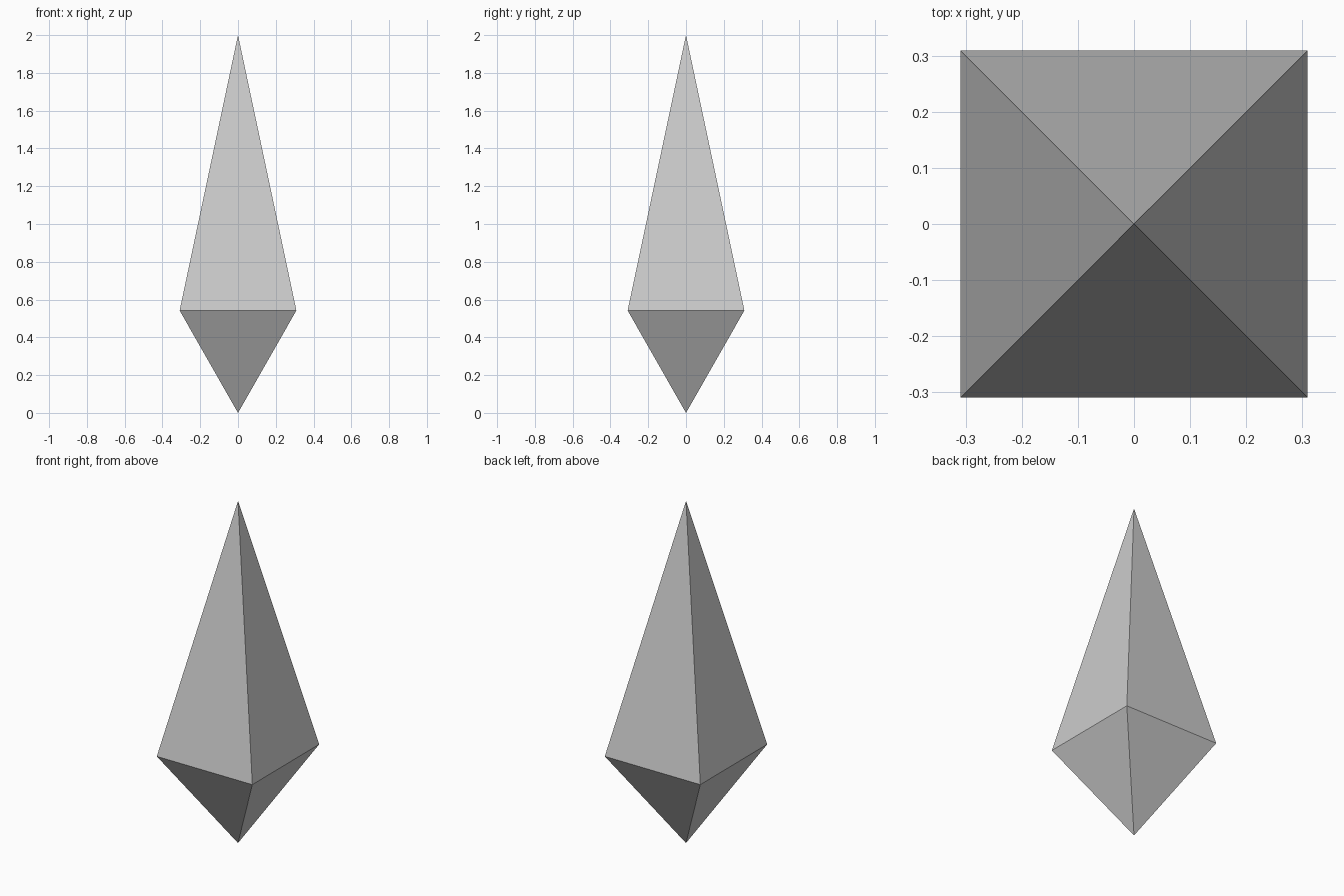
import bpy, bmesh

if "Cube" in bpy.data.objects:
    bpy.data.objects.remove(bpy.data.objects["Cube"])

HALF, WAIST, TOP = 0.309, 0.542, 2.0

bm = bmesh.new()
# square waist ring
ring = [bm.verts.new((sx * HALF, sy * HALF, WAIST))
        for sx, sy in ((-1, -1), (1, -1), (1, 1), (-1, 1))]
# upper and lower points
tip = bm.verts.new((0, 0, TOP))
foot = bm.verts.new((0, 0, 0))
for i in range(4):
    a, b = ring[i], ring[(i + 1) % 4]
    bm.faces.new((a, b, tip))
    bm.faces.new((b, a, foot))
bmesh.ops.recalc_face_normals(bm, faces=bm.faces)

mesh = bpy.data.meshes.new("crystal")
bm.to_mesh(mesh)
bm.free()
bpy.context.collection.objects.link(bpy.data.objects.new("crystal", mesh))
